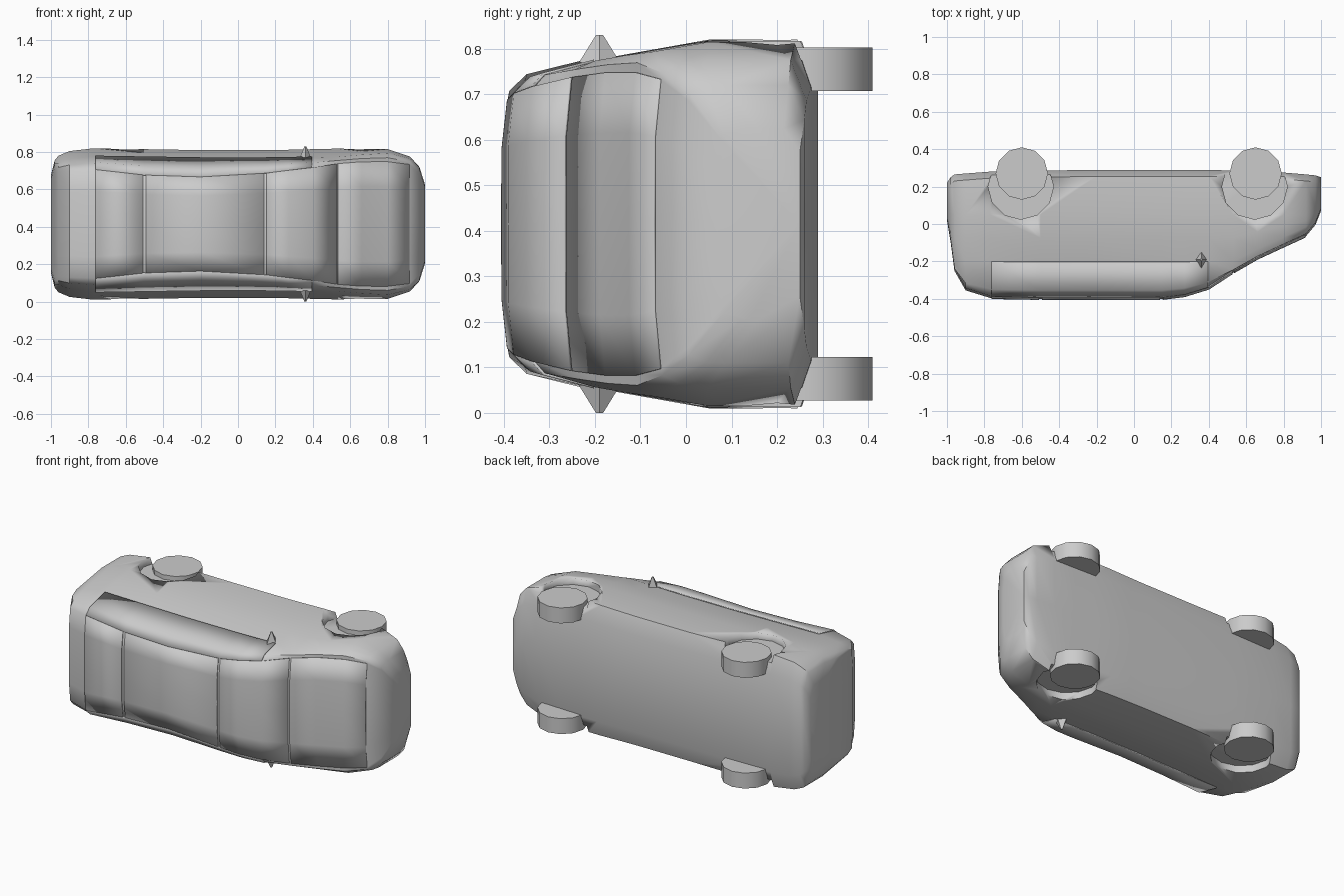
import bpy, bmesh, math
from mathutils import Vector

if "Cube" in bpy.data.objects:
    bpy.data.objects.remove(bpy.data.objects["Cube"])

CZ = 0.415  # the car lies on its side: x = length, -y = car's up, z = width

# stations: x, top y, floor y, half width, half width of roof/hood edge
STATIONS = [
    (-1.00, 0.02, 0.22, 0.26, 0.22), (-0.98, -0.10, 0.25, 0.34, 0.28),
    (-0.96, -0.25, 0.265, 0.365, 0.28), (-0.90, -0.355, 0.27, 0.39, 0.285),
    (-0.77, -0.395, 0.28, 0.405, 0.29), (-0.50, -0.40, 0.285, 0.40, 0.26),
    (-0.20, -0.40, 0.29, 0.395, 0.25), (0.15, -0.40, 0.29, 0.395, 0.27),
    (0.27, -0.385, 0.29, 0.397, 0.285), (0.40, -0.345, 0.29, 0.40, 0.30),
    (0.53, -0.26, 0.285, 0.403, 0.32), (0.66, -0.185, 0.28, 0.403, 0.33),
    (0.80, -0.12, 0.275, 0.40, 0.33), (0.92, -0.065, 0.265, 0.36, 0.315),
    (0.97, -0.005, 0.26, 0.305, 0.27), (1.00, 0.07, 0.25, 0.21, 0.18)]


def section(x, yt, yb, w, r):
    """Closed ring of points, floor to roof and mirrored back."""
    low = max(0.05, yt + 0.09)
    belt = min(max(-0.2, yt + 0.05), low - 0.02)

    def wide(y):
        return w * (1 - 0.11 * min(1, max(0, (0.05 - y) / 0.25)))
    mid, win = (low + belt) / 2, yt + 0.25 * (belt - yt)
    ww = r + (wide(belt) - r) * 0.5
    half = [(yb, 0), (yb, 0.75 * w), (yb - 0.035, w), (low, w), (mid, wide(mid)),
            (belt, wide(belt)), (win, ww), (yt + 0.012, r), (yt, 0.6 * r), (yt, 0)]
    ring = half + [(y, -z) for y, z in half[-2:0:-1]]
    return [Vector((x, y, CZ + z)) for y, z in ring]


RINGS = [section(*s) for s in STATIONS]
N = len(RINGS[0])


def finish(bm, name, angle=40):
    bmesh.ops.recalc_face_normals(bm, faces=bm.faces)
    me = bpy.data.meshes.new(name)
    bm.to_mesh(me)
    bm.free()
    ob = bpy.data.objects.new(name, me)
    bpy.context.collection.objects.link(ob)
    bpy.ops.object.select_all(action='DESELECT')
    ob.select_set(True)
    bpy.context.view_layer.objects.active = ob
    bpy.ops.object.shade_smooth_by_angle(angle=math.radians(angle))
    return ob


def loft(name, rows, closed=False):
    bm = bmesh.new()
    vs = [[bm.verts.new(p) for p in row] for row in rows]
    n = len(rows[0])
    for a, b in zip(vs, vs[1:]):
        for i in range(n if closed else n - 1):
            j = (i + 1) % n
            bm.faces.new((a[i], a[j], b[j], b[i]))
    if closed:
        bm.faces.new(vs[0])
        bm.faces.new(vs[-1])
    return finish(bm, name)


def drum(name, x, y, z, radius, depth, sides, tip=None):
    bm = bmesh.new()
    bmesh.ops.create_cone(bm, cap_ends=True, segments=sides, radius1=radius,
                          radius2=radius if tip is None else tip, depth=depth)
    bmesh.ops.translate(bm, verts=bm.verts, vec=(x, y, z))
    return finish(bm, name)


# main shell
body = loft("car_body", RINGS, True)

# wheels and recessed wheel arches on both sides
for end, x in (("rear", -0.60), ("front", 0.65)):
    for side, s in (("left", 1), ("right", -1)):
        drum(f"{end}_{side}_wheel", x, 0.27, CZ + s * 0.34, 0.14, 0.095, 12)
        cut = drum(f"{end}_{side}_arch_cutter", x - 0.005, 0.2, CZ + s * 0.445, 0.175, 0.17, 12)
        cut.hide_render = True
        cut.hide_set(True)
        m = body.modifiers.new("arch", 'BOOLEAN')
        m.operation, m.object, m.solver = 'DIFFERENCE', cut, 'EXACT'


# thin panels laid over the shell: ranges of stations and ring points
def panel(name, st0, st1, p0, p1):
    rows = []
    for k in range(st0, st1 + 1):
        row = []
        for i in range(p0, p1 + 1):
            p = RINGS[k][i].copy()
            out = Vector((0, p.y - 0.05, p.z - CZ)).normalized()
            row.append(p + out * 0.003)
        rows.append(row)
    # pull the end rows inward so a seam stays visible
    first = [a.lerp(b, 0.03) for a, b in zip(rows[0], rows[1])]
    last = [a.lerp(b, 0.03) for a, b in zip(rows[-1], rows[-2])]
    ob = loft(name, [first] + rows[1:-1] + [last])
    m = ob.modifiers.new("thickness", 'SOLIDIFY')
    m.thickness, m.offset = 0.006, 0


panel("rear_glass", 4, 5, 7, 11)
panel("roof_panel", 5, 7, 7, 11)
panel("windshield", 7, 10, 7, 11)
panel("hood", 10, 13, 7, 11)
panel("left_side_window", 4, 9, 5, 7)
panel("right_side_window", 4, 9, 11, 13)

# door mirrors: small four-sided pods
for side, s in (("left", 1), ("right", -1)):
    bm = bmesh.new()
    bmesh.ops.create_cone(bm, cap_ends=True, segments=4, radius1=0.045, radius2=0.008, depth=0.06)
    for v in bm.verts:
        v.co = Vector((v.co.x * 0.65 + 0.36, v.co.y - 0.19, CZ + s * (v.co.z + 0.385)))
    finish(bm, f"{side}_mirror")
